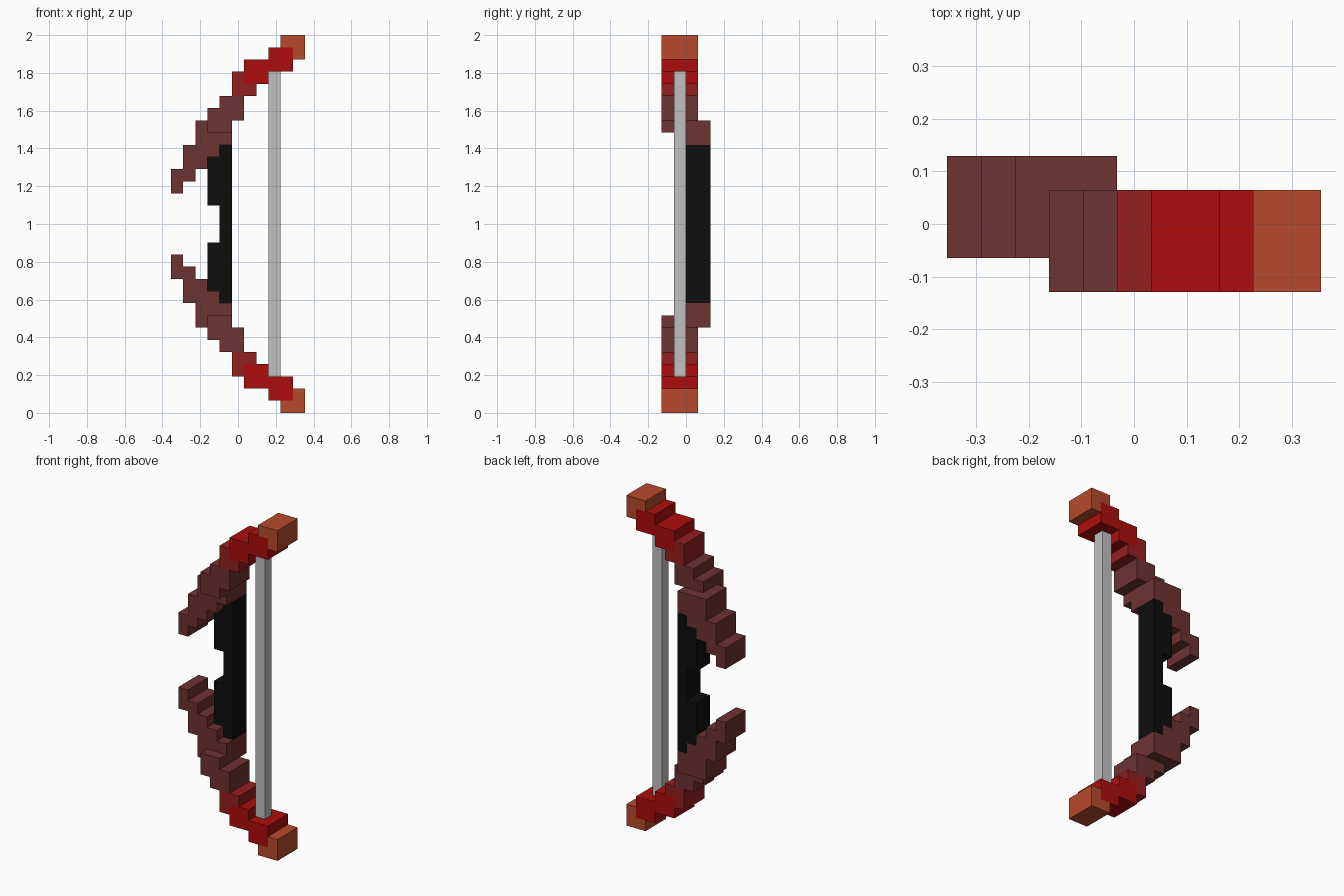
import bpy
import bmesh

cube = bpy.data.objects.get("Cube")
if cube:
    bpy.data.objects.remove(cube, do_unlink=True)

U = 2 / 31       # one block
HEIGHT = 31      # total height in blocks


def material(name, rgb):
    mat = bpy.data.materials.new(name)
    mat.use_nodes = True
    mat.diffuse_color = (*rgb, 1)
    mat.node_tree.nodes["Principled BSDF"].inputs["Base Color"].default_value = (*rgb, 1)
    return mat


ORANGE = material("burnt_orange", (0.47, 0.07, 0.025))
RED = material("bright_red", (0.42, 0.004, 0.004))
DARK_RED = material("dark_red", (0.30, 0.014, 0.014))
BROWN = material("red_brown", (0.156, 0.032, 0.032))
BLACK = material("black", (0.004, 0.004, 0.004))
GREY = material("light_grey", (0.53, 0.53, 0.53))


def stepped_part(name, outline, y0, y1, mat):
    """Extrude an x-z outline, given in blocks, from y0 to y1."""
    bm = bmesh.new()
    face = bm.faces.new([bm.verts.new((x * U, y0 * U, z * U)) for x, z in outline])
    ext = bmesh.ops.extrude_face_region(bm, geom=[face])
    verts = [v for v in ext["geom"] if isinstance(v, bmesh.types.BMVert)]
    bmesh.ops.translate(bm, verts=verts, vec=(0, (y1 - y0) * U, 0))
    bmesh.ops.recalc_face_normals(bm, faces=bm.faces)
    mesh = bpy.data.meshes.new(name)
    bm.to_mesh(mesh)
    bm.free()
    mesh.materials.append(mat)
    obj = bpy.data.objects.new(name, mesh)
    bpy.context.collection.objects.link(obj)


# Limb sections from the tip inwards: name, outline, y range, colour
limb = [
    ("limb_tip", [(3.5, 31), (5.5, 31), (5.5, 29), (4.5, 29), (4.5, 30), (3.5, 30)],
     -2, 1, ORANGE),
    ("outer_limb", [(0.5, 27), (2.5, 27), (2.5, 28), (4.5, 28),
                    (4.5, 30), (2.5, 30), (2.5, 29), (0.5, 29)],
     -2, 1, RED),
    ("middle_limb", [(-0.5, 26), (1.5, 26), (1.5, 27), (0.5, 27), (0.5, 28), (-0.5, 28)],
     -2, 1, DARK_RED),
    ("inner_limb", [(-2.5, 23), (-0.5, 23), (-0.5, 24), (0.5, 24),
                    (0.5, 26), (-1.5, 26), (-1.5, 25), (-2.5, 25)],
     -2, 1, BROWN),
    ("limb_guard", [(-5.5, 18), (-4.5, 18), (-4.5, 19), (-3.5, 19), (-3.5, 20), (-2.5, 20),
                    (-2.5, 21), (-1.5, 21), (-1.5, 22), (-0.5, 22), (-0.5, 24), (-3.5, 24),
                    (-3.5, 22), (-4.5, 22), (-4.5, 20), (-5.5, 20)],
     -1, 2, BROWN),
]

# Upper limb and its mirrored lower twin
for name, outline, y0, y1, mat in limb:
    stepped_part("upper_" + name, outline, y0, y1, mat)
    stepped_part("lower_" + name, [(x, HEIGHT - z) for x, z in outline], y0, y1, mat)

# Grip with a notch in the middle
stepped_part("grip", [(-0.5, 9), (-0.5, 22), (-1.5, 22), (-1.5, 21), (-2.5, 21), (-2.5, 17),
                      (-1.5, 17), (-1.5, 14), (-2.5, 14), (-2.5, 10), (-1.5, 10), (-1.5, 9)],
             0, 2, BLACK)

# Bowstring
stepped_part("bowstring", [(2.5, 3), (3.5, 3), (3.5, 28), (2.5, 28)], -1, 0, GREY)
